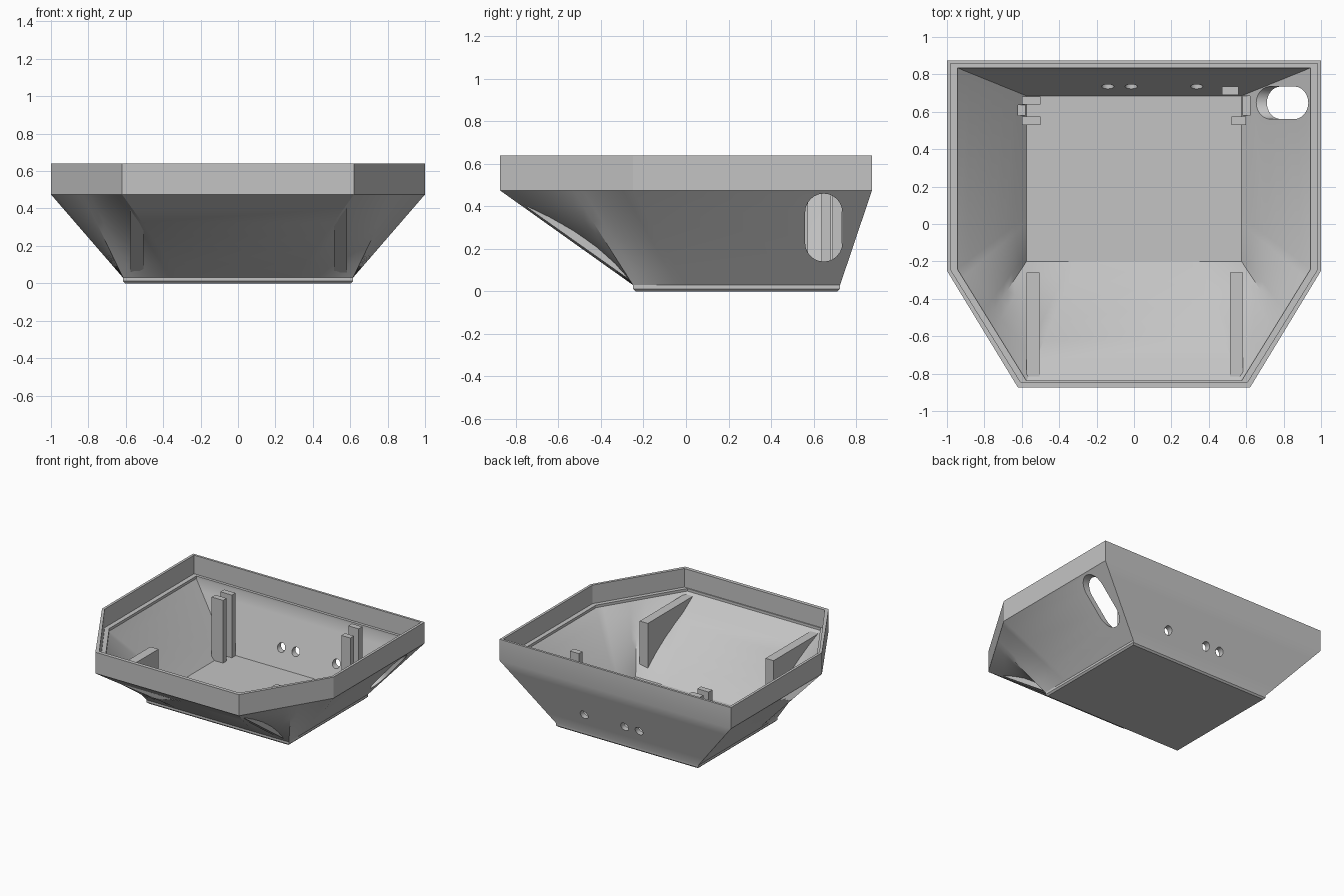
import bpy, bmesh, math
from mathutils import Matrix, Vector

cube = bpy.data.objects.get("Cube")
if cube:
    bpy.data.objects.remove(cube, do_unlink=True)

grey = bpy.data.materials.new("plain_grey")
grey.use_nodes = True
grey.diffuse_color = (0.55, 0.55, 0.55, 1)
grey.node_tree.nodes["Principled BSDF"].inputs["Base Color"].default_value = (0.55, 0.55, 0.55, 1)


def make(name, bm):
    bmesh.ops.recalc_face_normals(bm, faces=bm.faces)
    mesh = bpy.data.meshes.new(name)
    bm.to_mesh(mesh)
    bm.free()
    mesh.materials.append(grey)
    ob = bpy.data.objects.new(name, mesh)
    bpy.context.collection.objects.link(ob)
    return ob


def hexagon(side, back, shoulder, nose, front):
    """Right-hand key points of a six-sided outline, split midway along the cut corner."""
    a, b = Vector((side, shoulder)), Vector((nose, front))
    return [b, b.lerp(a, 0.55), a, Vector((side, back))]


def rectangle(side, back, shoulder, inset_x, front):
    """Right-hand key points of a rectangle that pair with those of the hexagon."""
    return [Vector((inset_x, front)), Vector((side, front)),
            Vector((side, shoulder)), Vector((side, back))]


def outline(keys, steps=6):
    pts = []
    for i, (p, q) in enumerate(zip(keys, keys[1:])):
        n = steps if i < 2 else 1
        pts += [p.lerp(q, k / n) for k in range(n)]
    pts.append(keys[-1])
    return pts + [Vector((-p.x, p.y)) for p in reversed(pts)]


def loft(name, levels, steps=6):
    """Skin a stack of (keys, z) outlines, subdividing tall spans."""
    rings = []
    for (k0, z0), (k1, z1) in zip(levels, levels[1:]):
        n = steps if z1 - z0 > 0.3 else 1
        lo, hi = outline(k0), outline(k1)
        for s in range(n):
            t = s / n
            rings.append([(*p.lerp(q, t), z0 + (z1 - z0) * t) for p, q in zip(lo, hi)])
    rings.append([(*p, levels[-1][1]) for p in outline(levels[-1][0])])
    bm = bmesh.new()
    vs = [[bm.verts.new(c) for c in r] for r in rings]
    for lo, hi in zip(vs, vs[1:]):
        for i in range(len(lo)):
            j = (i + 1) % len(lo)
            bm.faces.new((lo[i], lo[j], hi[j], hi[i]))
    bm.faces.new(vs[0][::-1])
    bm.faces.new(vs[-1])
    return make(name, bm)


def prism(name, profile, x0, x1):
    """Extrude a (y, z) profile along x."""
    bm = bmesh.new()
    ends = [[bm.verts.new((x, y, z)) for y, z in profile] for x in (x0, x1)]
    for i in range(len(profile)):
        j = (i + 1) % len(profile)
        bm.faces.new((ends[0][i], ends[0][j], ends[1][j], ends[1][i]))
    bm.faces.new(ends[0][::-1])
    bm.faces.new(ends[1])
    return make(name, bm)


def box(name, x0, x1, y0, y1, z0, z1):
    return prism(name, [(y0, z0), (y1, z0), (y1, z1), (y0, z1)], x0, x1)


def cut(target, cutter):
    mod = target.modifiers.new(cutter.name, 'BOOLEAN')
    mod.operation, mod.solver, mod.object = 'DIFFERENCE', 'EXACT', cutter
    bpy.ops.object.select_all(action='DESELECT')
    bpy.context.view_layer.objects.active = target
    target.select_set(True)
    bpy.ops.object.modifier_apply(modifier=mod.name)
    bpy.data.objects.remove(cutter, do_unlink=True)


# Tapered outer body: rectangular foot flaring to a six-sided rim
rim = hexagon(1, 0.875, -0.25, 0.62, -0.875)
foot = rectangle(0.615, 0.725, 0, 0.3, -0.25)
sole = rectangle(0.603, 0.713, 0, 0.3, -0.238)
shell = loft("shell", [(sole, 0), (foot, 0.012), (foot, 0.03), (rim, 0.475), (rim, 0.64)])

# Hollow interior, and the wider recess that leaves a ledge under the lip
opening = hexagon(0.945, 0.835, -0.24, 0.575, -0.838)
floor = rectangle(0.575, 0.685, 0.04, 0.3, -0.2)
cut(shell, loft("hollow", [(floor, 0.05), (opening, 0.475), (opening, 0.6)]))
lip = hexagon(0.98, 0.857, -0.245, 0.606, -0.846)
cut(shell, loft("lip_recess", [(lip, 0.495), (lip, 0.7)]))

# Board grooves in the side walls
cut(shell, box("left_groove", 0.4, 0.62, 0.58, 0.685, 0.055, 0.55))
cut(shell, box("right_groove", -0.62, -0.4, 0.58, 0.635, 0.055, 0.55))

# Round holes through the back wall
for x in (-0.14, -0.015, 0.335):
    bm = bmesh.new()
    place = Matrix.Translation((x, 0.75, 0.19)) @ Matrix.Rotation(math.pi / 2, 4, 'X')
    bmesh.ops.create_cone(bm, cap_ends=True, segments=24, radius1=0.033, radius2=0.033,
                          depth=0.3, matrix=place)
    cut(shell, make("back_hole", bm))

# Upright rounded slot through the left wall
r = 0.0875
slot = []
for zc, start in ((0.3725, 0), (0.2275, math.pi)):
    for i in range(13):
        a = start + math.pi * i / 12
        slot.append((0.648 + r * math.cos(a), zc + r * math.sin(a)))
cut(shell, prism("side_slot", slot, 0.6, 1.1))

bpy.ops.object.shade_smooth_by_angle(angle=math.radians(25))

# Triangular ribs standing on the sloped front wall
for name, x in (("left_rib", 0.512), ("right_rib", -0.575)):
    prism(name, [(-0.84, 0.46), (-0.26, 0.46), (-0.26, 0.05)], x, x + 0.07)

# Guide posts beside the grooves
for name, x0, x1, y in (("right_front_post", -0.598, -0.5, 0.53),
                        ("right_back_post", -0.598, -0.5, 0.638),
                        ("left_front_post", 0.522, 0.6, 0.53),
                        ("left_back_post", 0.47, 0.56, 0.69)):
    box(name, x0, x1, y, y + 0.045, 0.075 if y > 0.68 else 0.046, 0.54)
